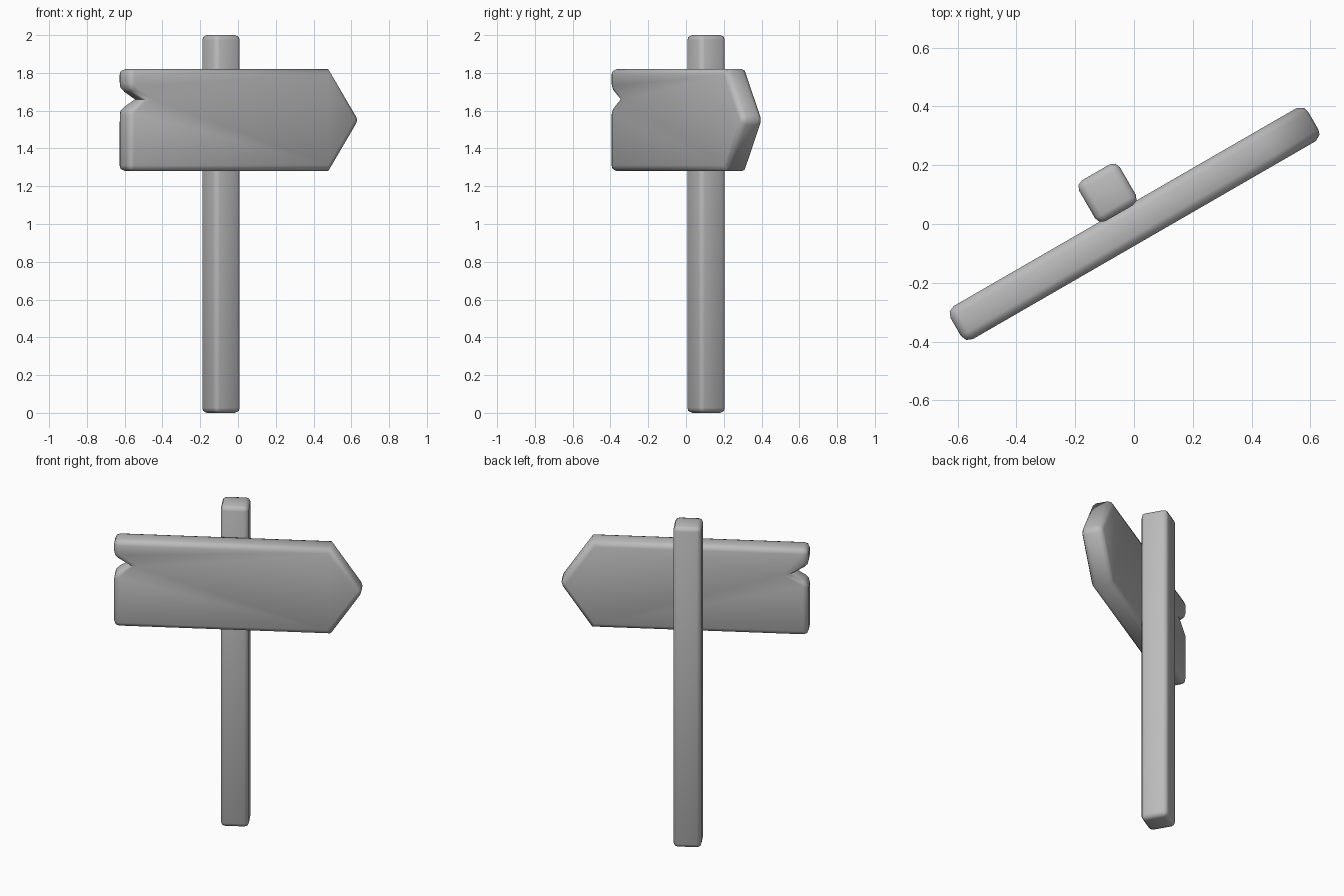
import bpy, bmesh, math
from mathutils import Matrix

cube = bpy.data.objects.get("Cube")
if cube:
    bpy.data.objects.remove(cube, do_unlink=True)

TURN = Matrix.Rotation(math.radians(30), 4, "Z")

grey = bpy.data.materials.new("plain_grey")
grey.use_nodes = True
grey.diffuse_color = (0.5, 0.5, 0.5, 1)
grey.node_tree.nodes["Principled BSDF"].inputs["Base Color"].default_value = (0.5, 0.5, 0.5, 1)


def rounded_prism(name, outline, axis, start, depth, bevel, sharp=()):
    """Extrude an outline along axis, round its edges except the sharp corners."""
    bm = bmesh.new()
    place = (lambda a, b: (a, start, b)) if axis == "Y" else (lambda a, b: (a, b, start))
    shift = (0, depth, 0) if axis == "Y" else (0, 0, depth)
    base = [bm.verts.new(place(a, b)) for a, b in outline]
    face = bm.faces.new(base)
    top = bmesh.ops.extrude_face_region(bm, geom=[face], use_keep_orig=True)["geom"]
    bmesh.ops.translate(bm, vec=shift, verts=[g for g in top if isinstance(g, bmesh.types.BMVert)])
    bmesh.ops.recalc_face_normals(bm, faces=bm.faces)
    keep = {base[i] for i in sharp}
    corner_edges = [e for e in bm.edges
                    if not (any(v in keep for v in e.verts)
                            and not any(v in base for v in e.verts if v not in keep)
                            and sum(v in base for v in e.verts) == 1)]
    bmesh.ops.bevel(bm, geom=corner_edges, offset=bevel, segments=2, profile=0.5,
                    affect="EDGES", clamp_overlap=True)
    bm.transform(TURN)
    bmesh.ops.recalc_face_normals(bm, faces=bm.faces)
    mesh = bpy.data.meshes.new(name)
    bm.to_mesh(mesh)
    bm.free()
    mesh.materials.append(grey)
    obj = bpy.data.objects.new(name, mesh)
    bpy.context.collection.objects.link(obj)
    bpy.ops.object.select_all(action="DESELECT")
    obj.select_set(True)
    bpy.context.view_layer.objects.active = obj
    bpy.ops.object.shade_smooth_by_angle(angle=math.radians(62))
    return obj


# Square post behind the board
h, cx, cy = 0.08, -0.025, 0.137
rounded_prism("post", [(cx - h, cy - h), (cx + h, cy - h), (cx + h, cy + h), (cx - h, cy + h)],
              "Z", 0, 2, 0.026)

# Arrow board with a pointed end and a split in the other end
arrow = [(-0.7, 1.28), (0.53, 1.28), (0.713, 1.55), (0.53, 1.82),
         (-0.7, 1.82), (-0.7, 1.715), (-0.61, 1.66), (-0.7, 1.605)]
rounded_prism("arrow_board", arrow, "Y", -0.065, 0.13, 0.03, sharp=(1, 3, 6))
